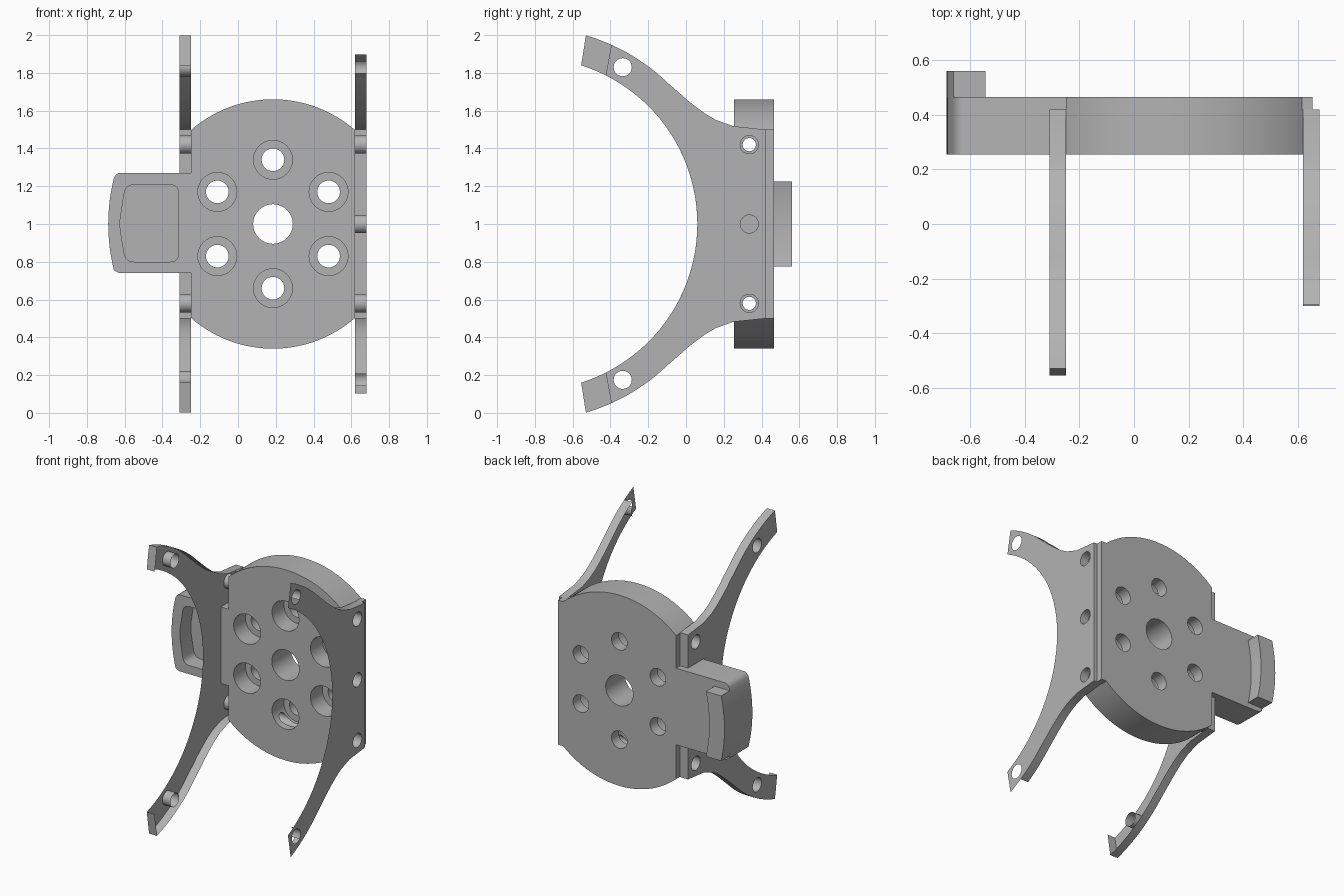
import bpy, bmesh
from math import sin, cos, pi, radians, acos, atan2, hypot, sqrt
from mathutils import Vector

cube = bpy.data.objects.get("Cube")
if cube:
    bpy.data.objects.remove(cube, do_unlink=True)

grey = bpy.data.materials.new("light_grey")
grey.use_nodes = True
GREY = (0.45, 0.45, 0.45, 1)
grey.diffuse_color = GREY
grey.node_tree.nodes["Principled BSDF"].inputs["Base Color"].default_value = GREY

CX, CZ = 0.185, 1.0          # disc centre
ARC_Y, IN_R, OUT_R = -0.821, 0.881, 1.04   # arm arcs


def arc(cx, cy, r, a0, a1, n):
    return [(cx + r * cos(a0 + (a1 - a0) * i / n),
             cy + r * sin(a0 + (a1 - a0) * i / n)) for i in range(n + 1)]


def prism(name, pts, axis, lo, hi):
    """Extrude a closed profile along x (y,z points) or y (x,z points)."""
    def place(p, d):
        return Vector((d, p[0], p[1])) if axis == "x" else Vector((p[0], d, p[1]))
    bm = bmesh.new()
    a = [bm.verts.new(place(p, lo)) for p in pts]
    b = [bm.verts.new(place(p, hi)) for p in pts]
    bm.faces.new(a)
    bm.faces.new(b)
    for i in range(len(pts)):
        j = (i + 1) % len(pts)
        bm.faces.new((a[i], a[j], b[j], b[i]))
    bmesh.ops.recalc_face_normals(bm, faces=bm.faces)
    me = bpy.data.meshes.new(name)
    bm.to_mesh(me)
    bm.free()
    me.materials.append(grey)
    ob = bpy.data.objects.new(name, me)
    bpy.context.collection.objects.link(ob)
    return ob


def hole(u, v, r, axis, lo, hi):
    return prism("cutter", arc(u, v, r, 0, 2 * pi, 32)[:-1], axis, lo, hi)


def cut(ob, cutters):
    for c in cutters:
        m = ob.modifiers.new("cut", "BOOLEAN")
        m.operation, m.solver, m.object = "DIFFERENCE", "EXACT", c
    dg = bpy.context.evaluated_depsgraph_get()
    me = bpy.data.meshes.new_from_object(ob.evaluated_get(dg))
    ob.modifiers.clear()
    ob.data = me
    for c in cutters:
        bpy.data.objects.remove(c, do_unlink=True)


def drop_faces(ob, rule):
    bm = bmesh.new()
    bm.from_mesh(ob.data)
    gone = [f for f in bm.faces if rule(f.calc_center_median(), f.normal)]
    bmesh.ops.delete(bm, geom=gone, context="FACES")
    bm.to_mesh(ob.data)
    bm.free()


def rounded(corners, r, n=6):
    """Round every corner of a convex profile with a short curve."""
    out = []
    for i, c in enumerate(corners):
        c = Vector(c)
        p = c + (Vector(corners[i - 1]) - c).normalized() * r
        q = c + (Vector(corners[(i + 1) % len(corners)]) - c).normalized() * r
        for k in range(n + 1):
            t = k / n
            out.append(tuple(p * (1 - t) ** 2 + c * 2 * t * (1 - t) + q * t * t))
    return out


# Main disc with flat sides, centre bore and six counterbored holes
R = 0.66
t = acos(0.435 / R)
disc = prism("disc", arc(CX, CZ, R, t, pi - t, 40) + arc(CX, CZ, R, pi + t, 2 * pi - t, 40),
             "y", 0.255, 0.465)
cutters = [hole(CX, CZ, 0.105, "y", 0.1, 0.6)]
for k in range(6):
    a = radians(30 + 60 * k)
    u, v = CX + 0.34 * cos(a), CZ + 0.34 * sin(a)
    cutters += [hole(u, v, 0.06, "y", 0.1, 0.6), hole(u, v, 0.103, "y", 0.1, 0.385)]
cutters += [hole(0.335, z, 0.035, "x", -0.5, 0.9) for z in (0.58, 1.42)]
cut(disc, cutters)

# Thin rim behind the left plate
rim = prism("side_rim", [(0.61, 0.5), (0.655, 0.5), (0.655, 1.5), (0.61, 1.5)], "y", 0.42, 0.465)


# Curved fork plates
def fork_profile(tip_out, tip_in):
    a_out = acos((tip_out - ARC_Y) / OUT_R)
    a_low = acos((-0.1 - ARC_Y) / OUT_R)
    a_in = acos((tip_in - ARC_Y) / IN_R)
    upper = arc(ARC_Y, 1, OUT_R, a_out, a_low, 16)
    upper += [(-0.05, 1.707), (0, 1.662), (0.05, 1.622), (0.1, 1.585),
              (0.16, 1.55), (0.25, 1.518), (0.42, 1.5)]
    lower = [(y, 2 - z) for y, z in reversed(upper)]
    return upper + lower + arc(ARC_Y, 1, IN_R, -a_in, a_in, 48)


def fork(name, lo, hi, tip_out, tip_in, open_x, wall_end):
    ob = prism(name, fork_profile(tip_out, tip_in), "x", lo, hi)
    spots = [(0.335, 0.58), (0.335, 1), (0.335, 1.42), (-0.335, 0.175), (-0.335, 1.83)]
    cut(ob, [hole(y, z, 0.048, "x", lo - 0.1, hi + 0.1) for y, z in spots])

    # Open shell: no inner skin, no wall along the inner arc
    def rule(c, n):
        if abs(n.x) > 0.9:
            return abs(c.x - open_x) < 0.01
        return hypot(c.y - ARC_Y, c.z - 1) < IN_R + 0.004 or c.y < wall_end
    drop_faces(ob, rule)
    return ob


right_fork = fork("right_fork", -0.31, -0.25, -0.53, -0.555, -0.25, -1)
left_fork = fork("left_fork", 0.62, 0.68, -0.395, -0.425, 0.62, -0.3)

# Side tab with bowed outer edge and a pocket in front
BOW = 1.0


def bow(x_mid, half, n=16):
    s = atan2(half, sqrt(BOW * BOW - half * half))
    return arc(x_mid + BOW, CZ, BOW, pi - s, pi + s, n)


tab = prism("side_tab", [(-0.25, 1.27), (-0.63, 1.27), (-0.645, 1.262)] + bow(-0.687, 0.245)
            + [(-0.645, 0.748), (-0.63, 0.74), (-0.25, 0.74)], "y", 0.255, 0.465)
pocket = prism("cutter", rounded([(-0.315, 1.207), (-0.595, 1.207), (-0.628, 1), (-0.595, 0.8),
                                  (-0.315, 0.8)], 0.045), "y", 0.1, 0.375)
cut(tab, [pocket])

# Raised curved lip on the back of the tab
lip = prism("tab_lip", bow(-0.687, 0.225) + list(reversed(bow(-0.57, 0.225))), "y", 0.46, 0.56)

# Smooth the round walls, keep the edges crisp
for ob in bpy.context.selected_objects:
    ob.select_set(False)
for ob in (disc, rim, right_fork, left_fork, tab, lip):
    ob.select_set(True)
bpy.context.view_layer.objects.active = disc
bpy.ops.object.shade_smooth_by_angle(angle=radians(30))
